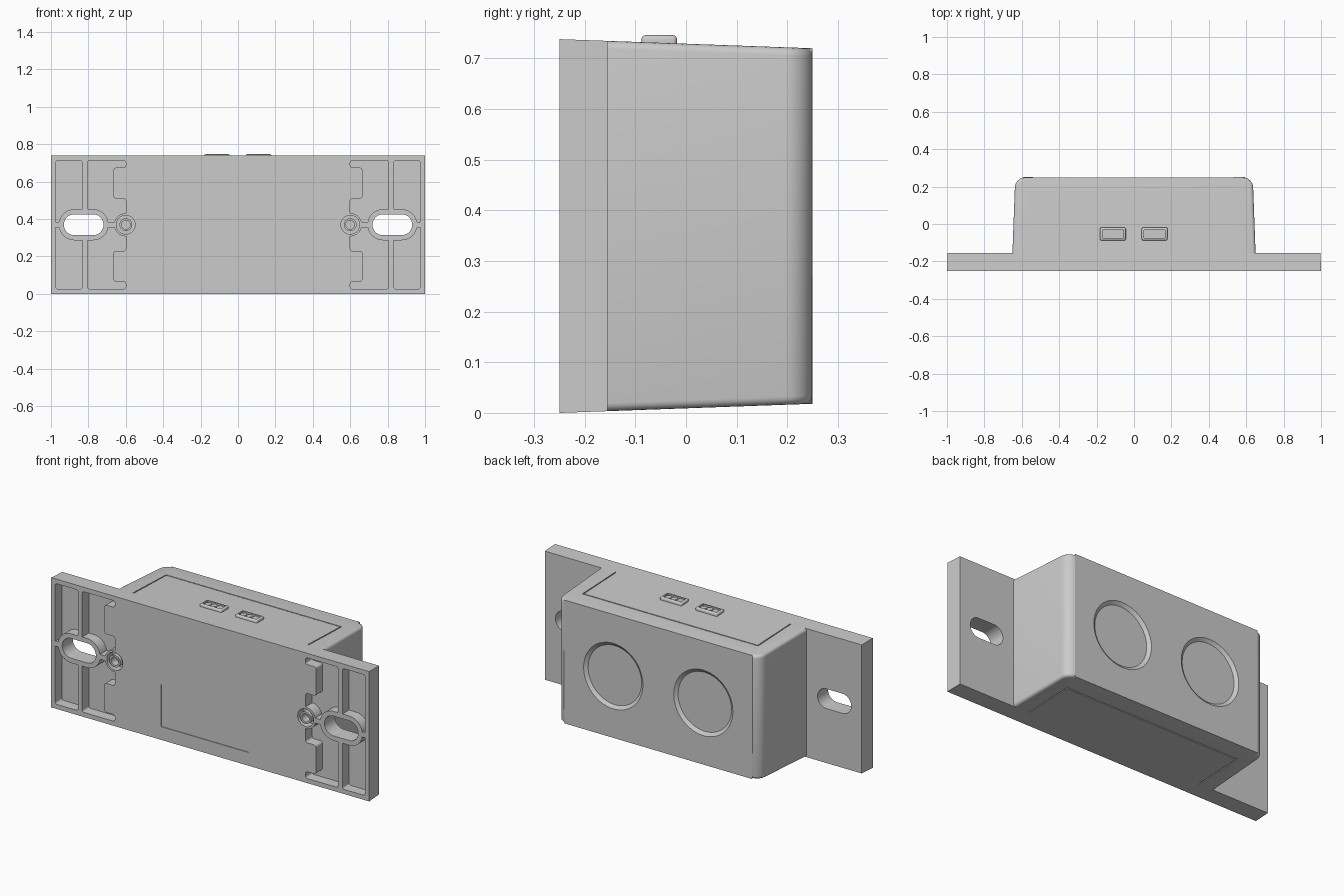
import bpy, bmesh
from math import pi, cos, sin, radians
from mathutils import Matrix

if "Cube" in bpy.data.objects:
    bpy.data.objects.remove(bpy.data.objects["Cube"])

ZC = 0.369           # mid height of the housing
Y0, Y1, Y2 = -0.25, -0.155, 0.25


def half(y):
    """Half height of the drafted housing at depth y."""
    return 0.369 - 0.036 * (y - Y0)


def finish(bm, name):
    bmesh.ops.recalc_face_normals(bm, faces=bm.faces)
    me = bpy.data.meshes.new(name)
    bm.to_mesh(me)
    bm.free()
    ob = bpy.data.objects.new(name, me)
    bpy.context.collection.objects.link(ob)
    return ob


def hexa(bm, ends):
    """Box from two (y, x0, x1, z0, z1) cross-sections."""
    rings = [[bm.verts.new(p) for p in ((a, y, c), (b, y, c), (b, y, d), (a, y, d))]
             for y, a, b, c, d in ends]
    f, g = rings
    bm.faces.new(f)
    bm.faces.new(g[::-1])
    for i in range(4):
        j = (i + 1) % 4
        bm.faces.new((f[i], f[j], g[j], g[i]))


def box(name, x0, x1, y0, y1, z0, z1, bevel=0):
    bm = bmesh.new()
    hexa(bm, [(y0, x0, x1, z0, z1), (y1, x0, x1, z0, z1)])
    if bevel:
        bmesh.ops.bevel(bm, geom=bm.edges[:], offset=bevel, segments=3,
                        profile=0.5, affect='EDGES')
    return finish(bm, name)


def prism(name, pts, y0, y1, bevel=0):
    """Extrude an (x, z) outline along y, rounding its corners."""
    bm = bmesh.new()
    f = bm.faces.new([bm.verts.new((x, y0, z)) for x, z in pts])
    r = bmesh.ops.extrude_face_region(bm, geom=[f])
    bmesh.ops.translate(bm, vec=(0, y1 - y0, 0),
                        verts=[v for v in r['geom'] if isinstance(v, bmesh.types.BMVert)])
    if bevel:
        es = [e for e in bm.edges if abs(e.verts[0].co.y - e.verts[1].co.y) > 1e-5]
        bmesh.ops.bevel(bm, geom=es, offset=bevel, segments=4, profile=0.5, affect='EDGES')
    return finish(bm, name)


def stadium(name, x, r, d, y0, y1):
    pts = []
    for s in (1, -1):
        for i in range(25):
            a = -pi / 2 + pi * i / 24 + (0 if s > 0 else pi)
            pts.append((x + s * d + r * cos(a), ZC + r * sin(a)))
    return prism(name, pts, y0, y1)


def cone(name, loc, r1, r2, depth, along_y=True, seg=48):
    bm = bmesh.new()
    bmesh.ops.create_cone(bm, cap_ends=True, segments=seg, radius1=r1, radius2=r2, depth=depth)
    rot = Matrix.Rotation(-pi / 2 if along_y else 0, 4, 'X')
    bmesh.ops.transform(bm, matrix=Matrix.Translation(loc) @ rot, verts=bm.verts)
    return finish(bm, name)


def cut(target, cutter):
    m = target.modifiers.new('cut', 'BOOLEAN')
    m.operation, m.solver, m.object = 'DIFFERENCE', 'EXACT', cutter
    bpy.context.view_layer.objects.active = target
    bpy.ops.object.modifier_apply(modifier=m.name)
    bpy.data.objects.remove(cutter)


def smooth(ob):
    bpy.ops.object.select_all(action='DESELECT')
    ob.select_set(True)
    bpy.context.view_layer.objects.active = ob
    bpy.ops.object.shade_smooth_by_angle(angle=radians(30))


# Mounting plate
bm = bmesh.new()
hexa(bm, [(y, -w, w, ZC - half(y), ZC + half(y)) for y, w in ((Y0, 1), (Y1, 0.997))])
plate = finish(bm, 'mounting_plate')

FLOOR = -0.19
upper = [(0.805, 0.343), (0.6, 0.343), (0.6, 0.305), (0.665, 0.305), (0.665, 0.14), (0.6, 0.14)]
inner = upper + [(x, -z) for x, z in reversed(upper)]
outer = [(0.975, 0.343), (0.832, 0.343), (0.832, -0.343), (0.975, -0.343)]
for s in (-1, 1):
    # Pockets, leaving ribs and bosses standing
    for outline in (inner, outer):
        pocket = prism('pocket', [(s * x, ZC + z) for x, z in outline], -0.3, FLOOR, 0.012)
        cut(pocket, stadium('slot_boss', s * 0.825, 0.083, 0.05, -0.35, 0))
        cut(pocket, cone('screw_boss', (s * 0.6, -0.2, ZC), 0.062, 0.062, 0.4))
        x0, x1 = sorted((s * 0.63, s * 1.0))
        cut(pocket, box('neck', x0, x1, -0.35, 0, ZC - 0.014, ZC + 0.014))
        cut(plate, pocket)
    # Mounting slot and screw seat
    cut(plate, stadium('slot', s * 0.825, 0.056, 0.05, -0.4, 0.1))
    seat = cone('seat', (s * 0.6, -0.25, ZC), 0.05, 0.05, 0.1)
    cut(seat, cone('post', (s * 0.6, -0.23, ZC), 0.034, 0.034, 0.05))
    cut(plate, seat)
    cut(plate, cone('screw_hole', (s * 0.6, -0.23, ZC), 0.023, 0.023, 0.1))
# Shallow label recess
cut(plate, box('label', -0.31, 0.24, -0.3, -0.246, 0.075, 0.315))
smooth(plate)

# Housing with rounded rear corners
bm = bmesh.new()
hexa(bm, [(y, -w, w, ZC - half(y), ZC + half(y)) for y, w in ((Y1, 0.65), (Y2, 0.635))])
rear = [e for e in bm.edges if all(v.co.y > 0.2 for v in e.verts)
        and abs(e.verts[0].co.z - e.verts[1].co.z) > 0.1]
bmesh.ops.bevel(bm, geom=rear, offset=0.055, segments=8, profile=0.5, affect='EDGES')
bm.normal_update()
rim = {e for f in bm.faces if abs(f.normal.z) > 0.9 for e in f.edges
       if any(v.co.y > 0 for v in e.verts)}
bmesh.ops.bevel(bm, geom=list(rim), offset=0.016, segments=4, profile=0.5, affect='EDGES')
housing = finish(bm, 'housing')

# Round recesses on the rear face
for x in (-0.283, 0.283):
    cut(housing, cone('round_recess', (x, 0.2475, ZC), 0.168, 0.2, 0.025, seg=64))

# Panel seam on top and bottom
for t in (-1, 1):
    for x0, x1, ya, yb in ((-0.553, -0.547, -0.2, 0.137), (0.547, 0.553, -0.2, 0.137),
                           (-0.553, 0.553, 0.137, 0.143)):
        bm = bmesh.new()
        hexa(bm, [(y, x0, x1, *sorted((ZC + t * (half(y) - 0.005), ZC + t * (half(y) + 0.03))))
                  for y in (ya, yb)])
        cut(housing, finish(bm, 'seam'))
smooth(housing)

# Connectors with three pins each on the top face
for side, x in (('left', -0.113), ('right', 0.11)):
    c = box('connector_' + side, x - 0.069, x + 0.069, -0.088, -0.018, 0.715, 0.746, 0.008)
    cut(c, box('socket', x - 0.056, x + 0.056, -0.075, -0.031, 0.734, 0.8))
    smooth(c)
    for i in (-1, 0, 1):
        pin = cone(f'pin_{side}_{i + 2}', (x + i * 0.036, -0.053, 0.735),
                   0.017, 0.017, 0.014, False, 24)
        smooth(pin)
